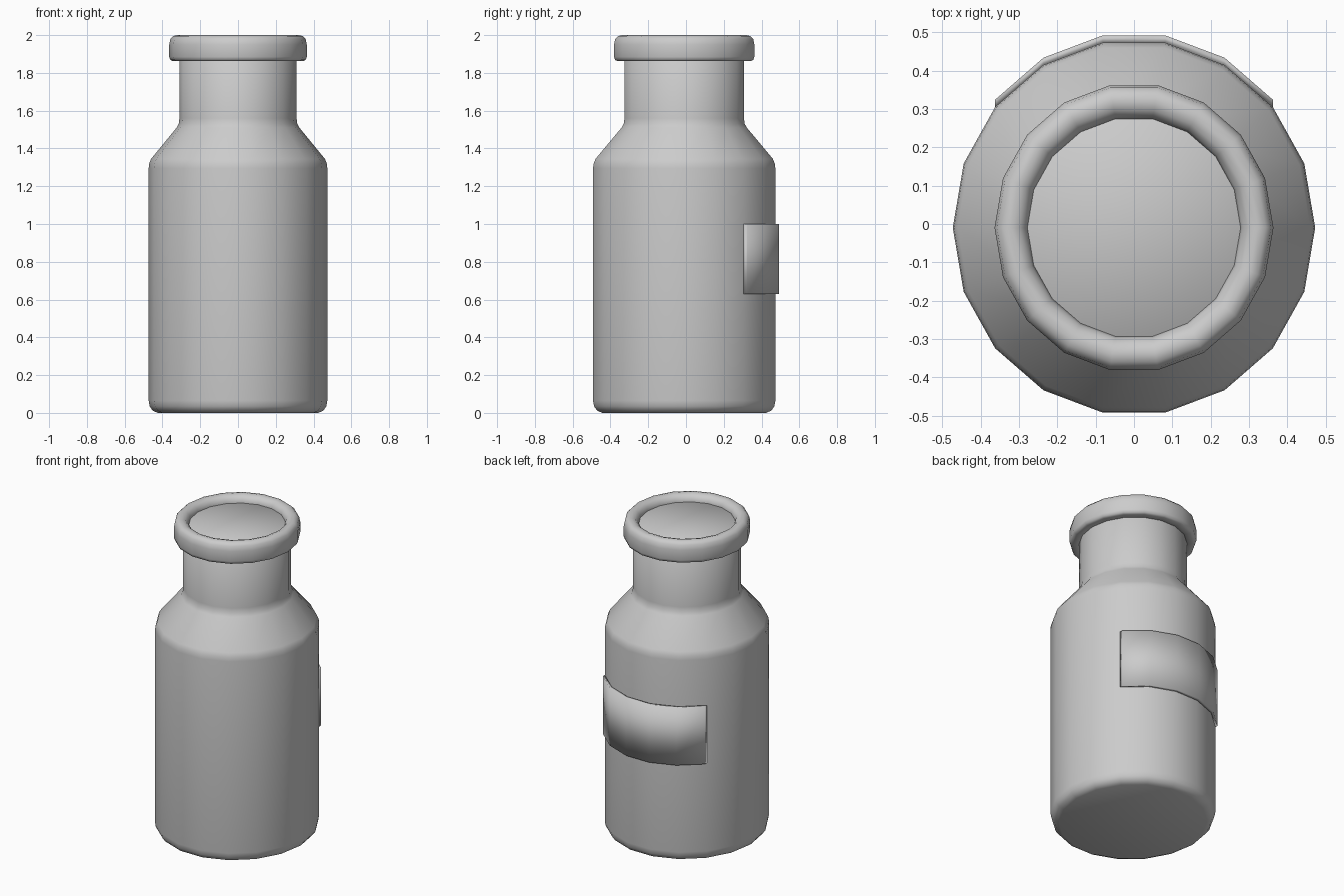
import bpy, bmesh
from math import cos, sin, radians, tau

if "Cube" in bpy.data.objects:
    bpy.data.objects.remove(bpy.data.objects["Cube"])

SIDES = 18
STRETCH = 1.036      # the bottle is slightly deeper than it is wide
CENTRE_Y = -0.0095


def on_ring(r, angle, z):
    return (r * cos(angle), CENTRE_Y + STRETCH * r * sin(angle), z)


def finish(bm, name):
    bmesh.ops.recalc_face_normals(bm, faces=bm.faces)
    for f in bm.faces:
        f.smooth = True
    mesh = bpy.data.meshes.new(name)
    bm.to_mesh(mesh)
    bm.free()
    obj = bpy.data.objects.new(name, mesh)
    bpy.context.collection.objects.link(obj)
    return obj


def lathe(name, profile, closed):
    """Spin (radius, z) points; closed joins the profile, otherwise ends are capped."""
    bm = bmesh.new()
    rings = [[bm.verts.new(on_ring(r, tau * i / SIDES, z)) for i in range(SIDES)]
             for r, z in profile]
    pairs = list(zip(rings, rings[1:]))
    if closed:
        pairs.append((rings[-1], rings[0]))
    else:
        bm.faces.new(rings[0])
        bm.faces.new(rings[-1])
    for a, b in pairs:
        for i in range(SIDES):
            j = (i + 1) % SIDES
            bm.faces.new((a[i], a[j], b[j], b[i]))
    return finish(bm, name)


# Bottle: rounded base, straight wall, shoulder and neck
lathe("bottle_body", [
    (0.425, 0.0), (0.452, 0.012), (0.468, 0.035), (0.473, 0.065),
    (0.473, 1.295), (0.470, 1.32), (0.460, 1.345),
    (0.325, 1.51), (0.314, 1.53), (0.310, 1.56),
    (0.310, 1.94), (0.295, 1.955)], closed=False)

# Rolled lip around the mouth
lathe("rim", [
    (0.300, 1.862), (0.345, 1.862), (0.358, 1.868), (0.364, 1.885),
    (0.364, 1.95), (0.358, 1.98), (0.343, 1.995), (0.322, 2.0),
    (0.300, 1.993), (0.284, 1.976), (0.277, 1.95)], closed=True)

# Label strip wrapped over the back of the wall
bm = bmesh.new()
columns = []
for deg in range(40, 141, 20):
    column = []
    for dy, z in ((0, 0.63), (0.019, 0.63), (0.019, 1.0), (0, 1.0)):
        x, y, _ = on_ring(0.473, radians(deg), z)
        column.append(bm.verts.new((x, y + dy, z)))
    columns.append(column)
for a, b in zip(columns, columns[1:]):
    for i in range(4):
        j = (i + 1) % 4
        bm.faces.new((a[i], a[j], b[j], b[i]))
bm.faces.new(columns[0])
bm.faces.new(columns[-1])
finish(bm, "label")
